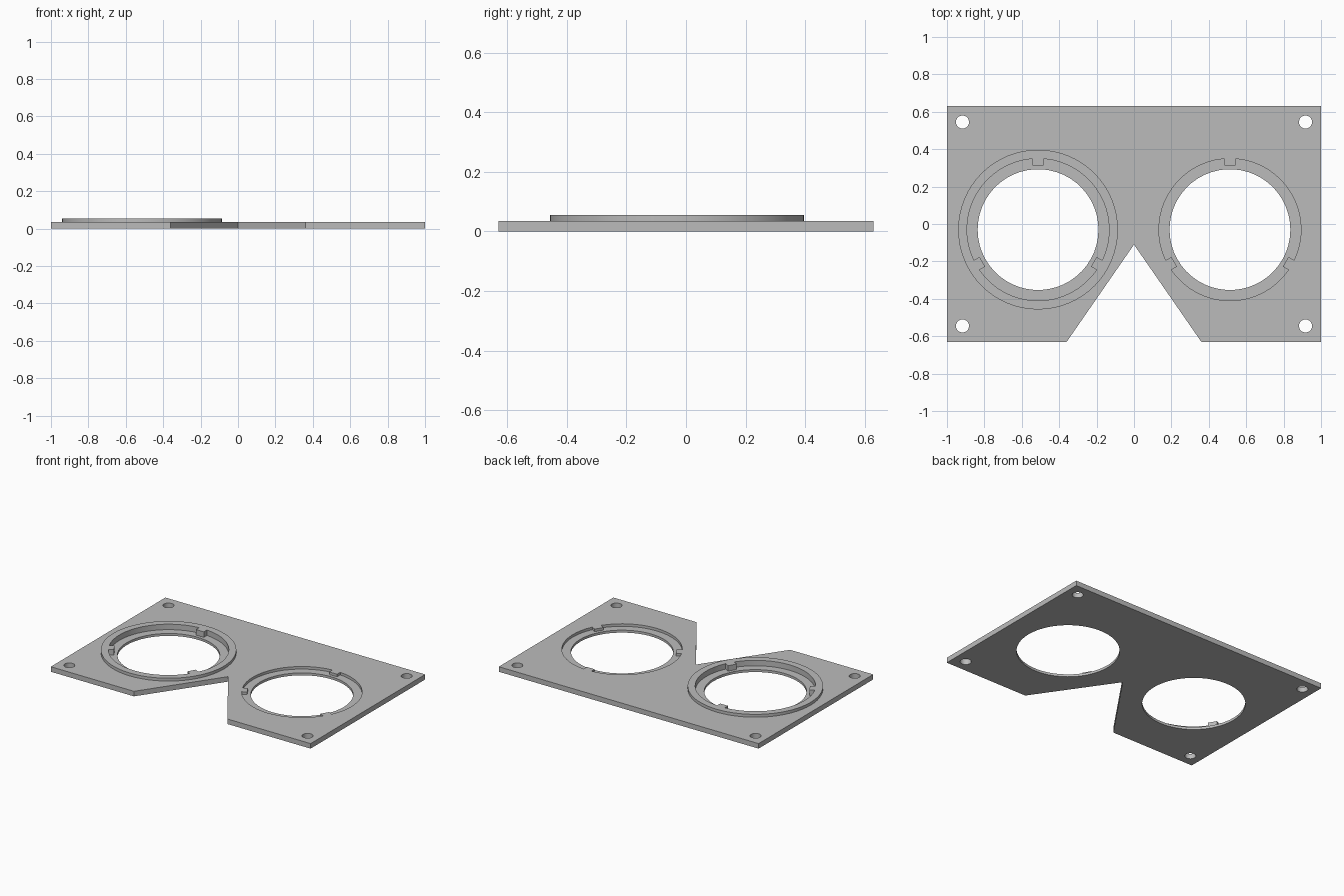
import bpy
import bmesh
from math import sin, cos, pi, asin, radians

if "Cube" in bpy.data.objects:
    bpy.data.objects.remove(bpy.data.objects["Cube"], do_unlink=True)

TOP, RIM, FLOOR = 0.035, 0.055, 0.017
HALF_DEPTH = 0.63
CENTRE_X, CENTRE_Y = 0.513, -0.03
BORE, RECESS, RING, TAB = 0.323, 0.38, 0.427, 0.344
TAB_HALF = 0.03

grey = bpy.data.materials.new("plain grey")
grey.use_nodes = True
colour = (0.5, 0.5, 0.5, 1)
grey.diffuse_color = colour
grey.node_tree.nodes["Principled BSDF"].inputs["Base Color"].default_value = colour


def prism(name, outline, z0, z1):
    """Extrude a counter-clockwise outline between two heights."""
    bm = bmesh.new()
    base = bm.faces.new([bm.verts.new((x, y, z0)) for x, y in outline])
    grown = bmesh.ops.extrude_face_region(bm, geom=[base])
    top = [v for v in grown["geom"] if isinstance(v, bmesh.types.BMVert)]
    bmesh.ops.translate(bm, verts=top, vec=(0, 0, z1 - z0))
    bmesh.ops.recalc_face_normals(bm, faces=bm.faces)
    mesh = bpy.data.meshes.new(name)
    bm.to_mesh(mesh)
    bm.free()
    mesh.materials.append(grey)
    obj = bpy.data.objects.new(name, mesh)
    bpy.context.collection.objects.link(obj)
    return obj


def circle(cx, cy, r, n=50):
    return [(cx + r * cos(2 * pi * i / n), cy + r * sin(2 * pi * i / n)) for i in range(n)]


def tabbed_circle(cx, cy, steps=16):
    """Recess outline with three locating tabs pointing inward."""
    points = []
    gap = asin(TAB_HALF / RECESS)
    for a in (radians(90), radians(210), radians(330)):
        for side in (-1, 1):
            points.append((cx + TAB * cos(a) - side * TAB_HALF * sin(a),
                           cy + TAB * sin(a) + side * TAB_HALF * cos(a)))
        sweep = 2 * pi / 3 - 2 * gap
        for i in range(steps + 1):
            t = a + gap + sweep * i / steps
            points.append((cx + RECESS * cos(t), cy + RECESS * sin(t)))
    return points


def combine(target, tool, operation):
    """Apply a boolean and discard the tool object."""
    tool.hide_render = True
    mod = target.modifiers.new("cut", "BOOLEAN")
    mod.operation = operation
    mod.solver = "EXACT"
    mod.object = tool
    graph = bpy.context.evaluated_depsgraph_get()
    result = bpy.data.meshes.new_from_object(target.evaluated_get(graph))
    target.modifiers.clear()
    target.data = result
    bpy.data.objects.remove(tool, do_unlink=True)


# Plate with the V notch at the front
d = HALF_DEPTH
plate = prism("mounting_plate",
              [(-1, -d), (-0.36, -d), (0, -0.11), (0.36, -d), (1, -d), (1, d), (-1, d)],
              0, TOP)

# Raised collar around the right opening
combine(plate, prism("collar", circle(-CENTRE_X, CENTRE_Y, RING, 64), FLOOR, RIM), "UNION")

# Two openings, each a tabbed recess over a through bore
for side in (-1, 1):
    x = side * CENTRE_X
    combine(plate, prism("recess_cutter", tabbed_circle(x, CENTRE_Y), FLOOR, 0.1), "DIFFERENCE")
    combine(plate, prism("bore_cutter", circle(x, CENTRE_Y, BORE), -0.1, 0.2), "DIFFERENCE")

# Corner screw holes
for sx in (-1, 1):
    for sy in (-1, 1):
        hole = circle(sx * 0.917, sy * 0.545, 0.035, 32)
        combine(plate, prism("screw_cutter", hole, -0.1, 0.1), "DIFFERENCE")

# Smooth the round walls, keep the edges sharp
bpy.ops.object.select_all(action="DESELECT")
plate.select_set(True)
bpy.context.view_layer.objects.active = plate
bpy.ops.object.shade_smooth_by_angle(angle=radians(30))
